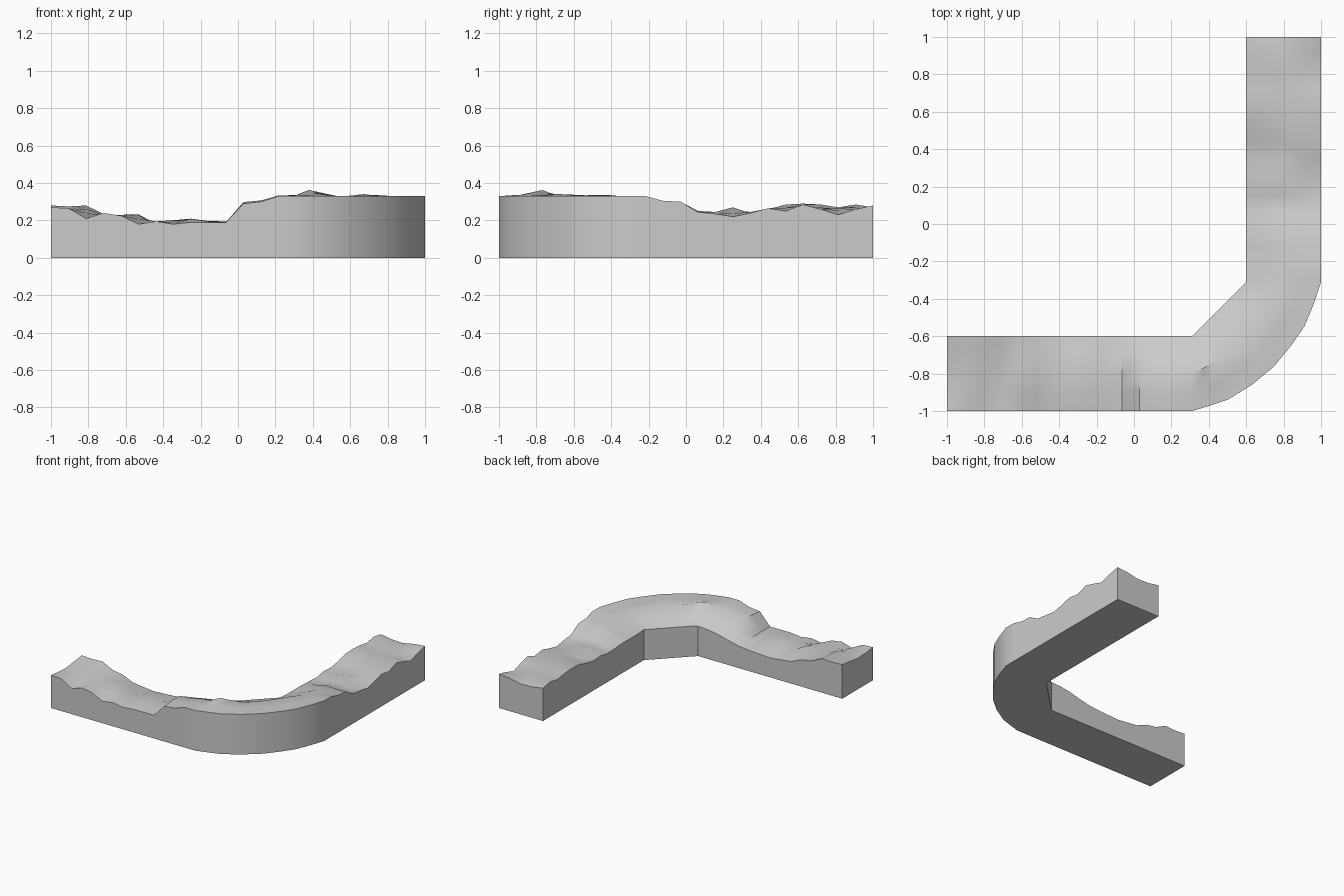
import bpy, bmesh, random
from mathutils import Vector

if "Cube" in bpy.data.objects:
    bpy.data.objects.remove(bpy.data.objects["Cube"])

random.seed(4)
ACROSS = 4  # strips across the wall


def line(a, b, n):
    return [Vector(a).lerp(Vector(b), i / n) for i in range(n + 1)]


# Plan: two straight arms joined by a rounded outer / chamfered inner corner
arc = [Vector(p) for p in ((0.41, -0.97), (0.50, -0.94), (0.63, -0.86), (0.75, -0.76),
                           (0.84, -0.65), (0.91, -0.55), (0.96, -0.43))]
outer = line((-1, -1), (0.31, -1), 14) + arc + line((1, -0.31), (1, 1), 14)
inner = (line((-1, -0.6), (0.31, -0.6), 14)
         + line((0.31, -0.6), (0.6, -0.31), 8)[1:-1] + line((0.6, -0.31), (0.6, 1), 14))

# Heights of the rough top along the outer edge, the ridge and the inner edge
arm1_out = [.27, .265, .21, .24, .225, .18, .195, .18, .19, .19, .19, .29, .30, .33, .33]
arm1_mid = [.265, .26, .26, .23, .24, .23, .19, .20, .22, .20, .20, .30, .305, .33, .34]
arm1_in = [.28, .275, .28, .235, .22, .18, .17, .16, .165, .17, .18, .20, .225, .24, .245]
arm2_out = [.33, .33, .305, .30, .245, .235, .22, .24, .265, .25, .285, .26, .23, .26, .28]
arm2_mid = [.33, .325, .305, .295, .245, .24, .265, .245, .27, .275, .275, .275, .27, .28, .26]
arm2_in = [.25, .245, .245, .245, .24, .235, .25, .245, .26, .285, .29, .285, .27, .285, .27]
h_out = arm1_out + [.33] * 7 + arm2_out
h_mid = arm1_mid + [.36, .35, .335, .34, .335, .335, .33] + arm2_mid
h_in = arm1_in + [.25] * 7 + arm2_in


def height(i, t):
    if t in (0, 1):
        return h_out[i] if t == 0 else h_in[i]
    a, b, f = (h_out[i], h_mid[i], t * 2) if t <= .5 else (h_mid[i], h_in[i], t * 2 - 1)
    return a + (b - a) * f + random.uniform(-.012, .006)


# Loft the closed cross-sections along the plan
bm = bmesh.new()
rings = []
for i, (o, n) in enumerate(zip(outer, inner)):
    ring = [bm.verts.new((o.x, o.y, 0))]
    for k in range(ACROSS + 1):
        p = o.lerp(n, k / ACROSS)
        ring.append(bm.verts.new((p.x, p.y, height(i, k / ACROSS))))
    ring.append(bm.verts.new((n.x, n.y, 0)))
    rings.append(ring)
m = len(rings[0])
for a, b in zip(rings, rings[1:]):
    for k in range(m):
        j = (k + 1) % m
        bm.faces.new((a[k], a[j], b[j], b[k]))
bm.faces.new(rings[0])
bm.faces.new(rings[-1])
bmesh.ops.recalc_face_normals(bm, faces=bm.faces)

mesh = bpy.data.meshes.new("curved_rough_wall")
bm.to_mesh(mesh)
bm.free()
wall = bpy.data.objects.new("curved_rough_wall", mesh)
bpy.context.collection.objects.link(wall)
bpy.context.view_layer.objects.active = wall
wall.select_set(True)
bpy.ops.object.shade_smooth_by_angle(angle=0.6)
